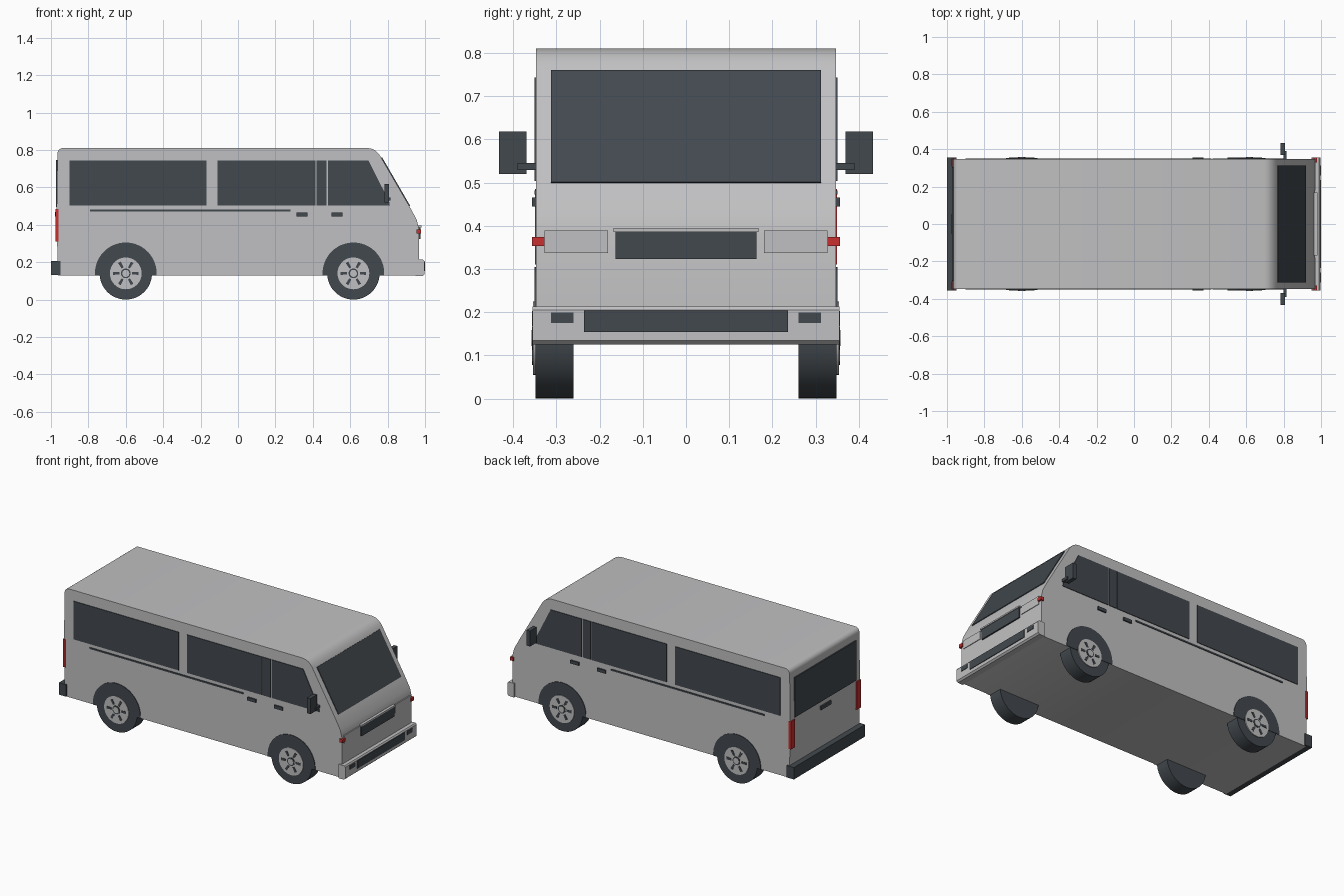
import bpy, bmesh, math
from mathutils import Vector

if "Cube" in bpy.data.objects:
    bpy.data.objects.remove(bpy.data.objects["Cube"])


def material(name, col):
    m = bpy.data.materials.new(name)
    m.diffuse_color = (*col, 1)
    m.use_nodes = True
    m.node_tree.nodes["Principled BSDF"].inputs["Base Color"].default_value = m.diffuse_color
    return m


GREY = material("body_grey", (0.53, 0.53, 0.54))
DARK = material("dark_trim", (0.055, 0.066, 0.076))
RED = material("lamp_red", (0.58, 0.03, 0.03))


def prism(name, pts, axis, lo, hi, mat, smooth=False):
    """Extrude a 2D outline: axis 'y' takes (x, z), axis 'x' takes (y, z)."""
    bm = bmesh.new()

    def place(p, d):
        return (p[0], d, p[1]) if axis == 'y' else (d, p[0], p[1])
    a = [bm.verts.new(place(p, lo)) for p in pts]
    b = [bm.verts.new(place(p, hi)) for p in pts]
    bm.faces.new(a)
    bm.faces.new(b[::-1])
    n = len(pts)
    for i in range(n):
        j = (i + 1) % n
        bm.faces.new((a[j], a[i], b[i], b[j]))
    bmesh.ops.recalc_face_normals(bm, faces=bm.faces[:])
    me = bpy.data.meshes.new(name)
    bm.to_mesh(me)
    bm.free()
    me.materials.append(mat)
    ob = bpy.data.objects.new(name, me)
    bpy.context.collection.objects.link(ob)
    if smooth:
        bpy.ops.object.select_all(action='DESELECT')
        ob.select_set(True)
        bpy.context.view_layer.objects.active = ob
        bpy.ops.object.shade_smooth_by_angle(angle=math.radians(35))
    return ob


def rect(u0, u1, v0, v1):
    return [(u0, v0), (u1, v0), (u1, v1), (u0, v1)]


def arc(cx, cz, r, a0, a1, n):
    return [(cx + r * math.cos(math.radians(a0 + (a1 - a0) * i / n)),
             cz + r * math.sin(math.radians(a0 + (a1 - a0) * i / n))) for i in range(n + 1)]


def circle(cx, cz, r, n=48):
    return arc(cx, cz, r, 0, 360, n)[:-1]


W = 0.347

# Body shell from its side profile
profile = [(-0.963, 0.128), (0.945, 0.128), (0.967, 0.14), (0.967, 0.38), (0.955, 0.428),
           (0.917, 0.498), (0.762, 0.765)]
profile += [(0.75, 0.782), (0.734, 0.797), (0.716, 0.806), (0.695, 0.81)]
profile += arc(-0.935, 0.78, 0.03, 90, 180, 6) + [(-0.970, 0.45)]
prism("body", profile, 'y', -W, W, GREY, True)

# Windscreen on the sloping front
p, q = Vector((0.766, 0.758)), Vector((0.916, 0.499))
nrm = Vector((0.866, 0.5))
prism("windscreen", [p - nrm * 0.004, q - nrm * 0.004, q + nrm * 0.005, p + nrm * 0.005],
      'y', -0.312, 0.312, DARK)

# Front fascia
prism("grille", rect(-0.163, 0.163, 0.323, 0.386), 'x', 0.95, 0.976, DARK)
prism("grille_lip", rect(-0.168, 0.168, 0.386, 0.395), 'x', 0.94, 0.98, GREY)
prism("front_bumper", [(0.95, 0.125), (0.986, 0.125), (0.996, 0.134), (0.996, 0.205),
                       (0.99, 0.213), (0.95, 0.213)], 'y', -0.355, 0.355, GREY)
prism("bumper_intake", rect(-0.236, 0.236, 0.154, 0.204), 'x', 0.992, 1.0, DARK)

# Rear end
prism("rear_bumper", rect(-1.0, -0.95, 0.13, 0.205), 'y', -0.355, 0.355, DARK)
prism("rear_window", rect(-0.305, 0.305, 0.495, 0.745), 'x', -0.974, -0.966, DARK)
prism("tailgate_handle", rect(-0.05, 0.05, 0.445, 0.468), 'x', -0.979, -0.966, DARK)

for s, side in ((-1, "right"), (1, "left")):
    def slab(name, pts, inner, outer, mat, smooth=False):
        return prism(f"{side}_{name}", pts, 'y', s * inner, s * outer, mat, smooth)

    def face_plate(name, u0, u1, v0, v1, x0, x1, mat):
        return prism(f"{side}_{name}", rect(s * u0, s * u1, v0, v1), 'x', x0, x1, mat)

    # Side glazing
    slab("rear_side_window", rect(-0.90, -0.168, 0.503, 0.743), 0.343, 0.351, DARK)
    slab("middle_side_window", rect(-0.11, 0.414, 0.503, 0.743), 0.343, 0.351, DARK)
    slab("door_pillar", rect(0.42, 0.473, 0.503, 0.743), 0.343, 0.351, DARK)
    slab("front_side_window", [(0.481, 0.503), (0.812, 0.503), (0.808, 0.525),
                               (0.698, 0.743), (0.481, 0.743)], 0.343, 0.351, DARK)
    # Sliding door rail and handles
    slab("door_rail", rect(-0.79, 0.28, 0.472, 0.482), 0.343, 0.351, DARK)
    for i, x in enumerate((0.313, 0.50)):
        slab(f"door_handle_{i}", rect(x, x + 0.058, 0.445, 0.465), 0.343, 0.356, DARK)
    # Wing mirror
    slab("mirror", rect(0.784, 0.808, 0.52, 0.618), 0.369, 0.433, DARK)
    slab("mirror_arm", rect(0.798, 0.816, 0.529, 0.545), 0.335, 0.39, DARK)
    # Lamps
    face_plate("headlight", 0.18, 0.328, 0.337, 0.389, 0.94, 0.971, GREY)
    face_plate("indicator", 0.328, 0.356, 0.353, 0.374, 0.955, 0.978, RED)
    face_plate("fog_light", 0.26, 0.312, 0.175, 0.199, 0.99, 0.999, DARK)
    face_plate("tail_light", 0.308, 0.349, 0.31, 0.485, -0.976, -0.96, RED)

    # Wheels and arches
    for end, cx in (("rear", -0.6), ("front", 0.617)):
        slab(f"{end}_arch", arc(cx, 0.14, 0.165, -4, 184, 32), 0.343, 0.351, DARK)
        slab(f"{end}_tyre", circle(cx, 0.14, 0.14), 0.261, 0.348, DARK, True)
        slab(f"{end}_rim", circle(cx, 0.14, 0.085), 0.30, 0.354, GREY, True)
        slab(f"{end}_hub", circle(cx, 0.14, 0.026, 24), 0.35, 0.356, DARK, True)
        slab(f"{end}_hub_cap", circle(cx, 0.14, 0.019, 24), 0.35, 0.358, GREY, True)
        for k in range(6):
            a = k * math.pi / 3
            d, t = Vector((math.cos(a), math.sin(a))), Vector((-math.sin(a), math.cos(a)))
            c = Vector((cx, 0.14))
            pts = [c + d * r + t * w for r, w in ((0.034, -0.006), (0.068, -0.008),
                                                  (0.068, 0.008), (0.034, 0.006))]
            slab(f"{end}_rim_slot_{k}", pts, 0.35, 0.3565, DARK)
